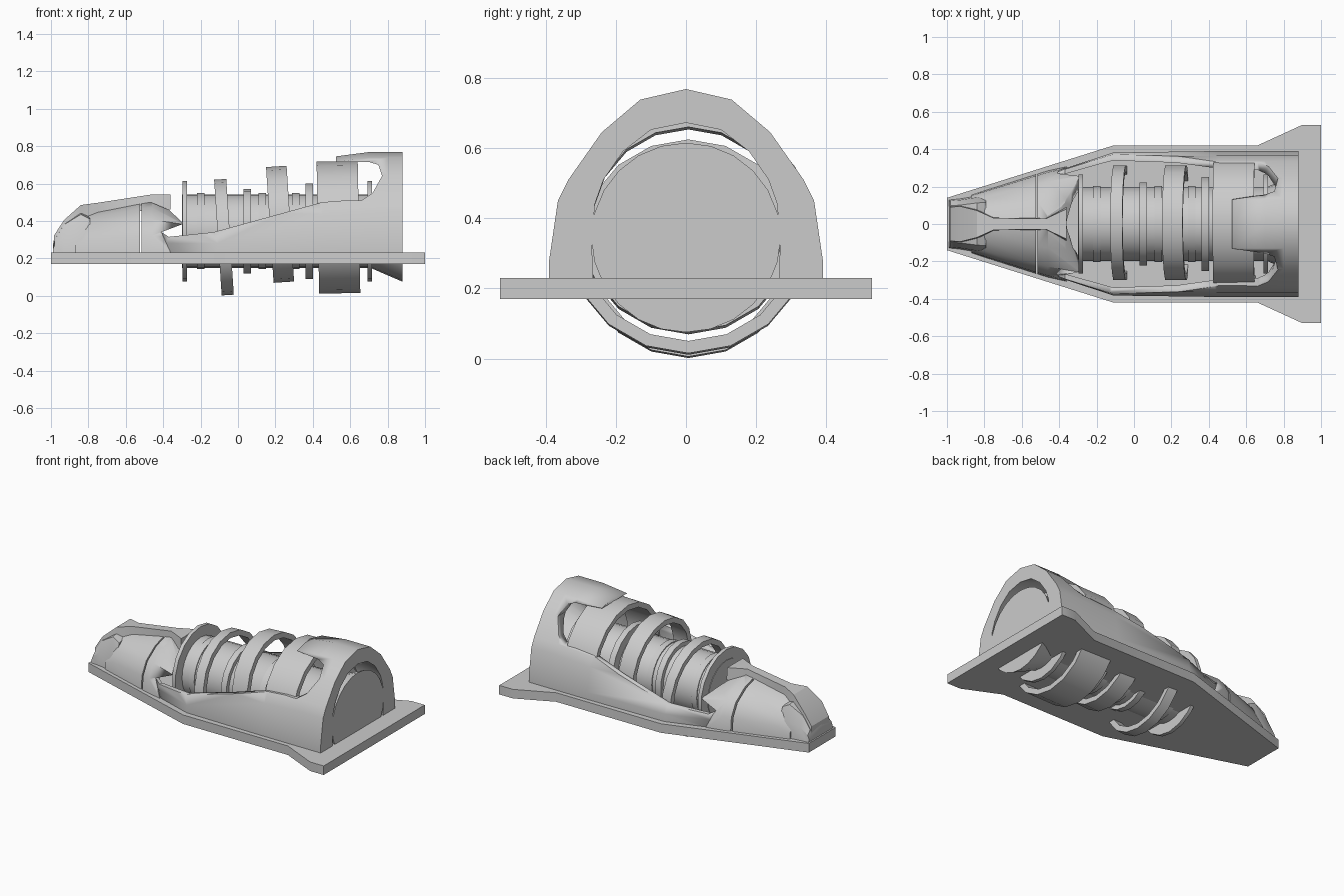
import bpy, bmesh
from math import sin, cos, pi

if "Cube" in bpy.data.objects:
    bpy.data.objects.remove(bpy.data.objects["Cube"])


def finish(name, bm, angle=0.5):
    bmesh.ops.remove_doubles(bm, verts=bm.verts, dist=1e-5)
    bmesh.ops.dissolve_degenerate(bm, edges=bm.edges, dist=1e-5)
    bmesh.ops.recalc_face_normals(bm, faces=bm.faces)
    me = bpy.data.meshes.new(name)
    bm.to_mesh(me)
    bm.free()
    ob = bpy.data.objects.new(name, me)
    bpy.context.collection.objects.link(ob)
    bpy.ops.object.select_all(action='DESELECT')
    ob.select_set(True)
    bpy.context.view_layer.objects.active = ob
    bpy.ops.object.shade_smooth_by_angle(angle=angle)
    return ob


def loft(name, loops, closed=False, angle=0.5):
    """Skin a row of equal point loops; cap the ends unless closed."""
    bm = bmesh.new()
    rows = [[bm.verts.new(p) for p in lp] for lp in loops]
    n = len(rows[0])
    pairs = list(zip(rows, rows[1:])) + ([(rows[-1], rows[0])] if closed else [])
    for a, b in pairs:
        for i in range(n):
            j = (i + 1) % n
            bm.faces.new((a[i], a[j], b[j], b[i]))
    if not closed:
        bm.faces.new(rows[0])
        bm.faces.new(rows[-1])
    return finish(name, bm, angle)


def prism(name, pts, axis, lo, hi):
    place = (lambda p, h: (p[0], p[1], h)) if axis == 'z' else (lambda p, h: (p[0], h, p[1]))
    return loft(name, [[place(p, h) for p in pts] for h in (lo, hi)])


def revolve(name, profile, z, tilt=0, n=18, y=0.0):
    """Turn a closed (x, radius) profile around the long axis."""
    x0 = sum(p[0] for p in profile) / len(profile)
    loops = []
    for k in range(n):
        a = 2 * pi * k / n
        lp = []
        for x, r in profile:
            dx, dz = x - x0, r * cos(a)
            lp.append((x0 + dx * cos(tilt) + dz * sin(tilt), y + r * sin(a),
                       z - dx * sin(tilt) + dz * cos(tilt)))
        loops.append(lp)
    return loft(name, loops, closed=True)


def cut(ob, cutter):
    m = ob.modifiers.new("cut", 'BOOLEAN')
    m.operation, m.solver, m.object = 'DIFFERENCE', 'EXACT', cutter
    cutter.hide_render = True
    cutter.hide_viewport = True
    cutter.display_type = 'WIRE'


def arch(x, outer, inner=None):
    """Mirror half arches (from base to crown) into one closed loop at x."""
    full = lambda h: h + [(-y, z) for y, z in reversed(h[:-1])]
    pts = full(outer) + (list(reversed(full(inner))) if inner else [])
    return [(x, y, z) for y, z in pts]


# base plate
half = [(-1, .14), (-.11, .42), (.66, .42), (.90, .53), (1, .53)]
prism("base_plate", half + [(x, -y) for x, y in reversed(half)], 'z', .17, .23)

# inner drum with flared end
ZC = .345
revolve("drum", [(-.30, 0), (-.30, .197), (.71, .197), (.88, .27), (.88, 0)], ZC, n=24)
for i, (x, r, w) in enumerate([(-.285, .268, .024), (.05, .225, .04),
                               (.38, .255, .04), (.705, .268, .025)]):
    revolve(f"drum_flange_{i}", [(x - w / 2, .15), (x - w / 2, r), (x + w / 2, r), (x + w / 2, .15)], ZC)
# stepped collars on the drum
for i, x in enumerate([-.2, .13, .31]):
    revolve(f"drum_collar_{i}", [(x - .02, .19), (x - .02, .203), (x + .02, .203), (x + .02, .19)], ZC, n=24)

# loose tilted hoops
for i, (x, w, z, r, t) in enumerate([(-.075, .065, .313, .31, -.065),
                                     (.225, .11, .382, .31, -.065),
                                     (.537, .22, .366, .353, -.02)]):
    a, b, q = x - w / 2, x + w / 2, r - .035
    revolve(f"hoop_{i}", [(a, q), (a, r), (b, r), (b, q)], z, t, y=.007)

# rear hood: thick arch at the back, thin walls forward
OUT = [(.39, .225), (.39, .28), (.365, .45), (.335, .51), (.24, .645), (.13, .738), (0, .768)]
INN = [(.265, .225), (.268, .32), (.26, .44), (.235, .51), (.18, .59), (.10, .652), (0, .672)]


def hood(x, width, thick, drop=0):
    inn = [(o[0] + (i[0] - o[0]) * thick, o[1] + (i[1] - o[1]) * thick) for o, i in zip(OUT, INN)]
    f = lambda pts: [(y * width, z - drop * (z - .225)) for y, z in pts]
    return arch(x, f(OUT), f(inn))


shell = loft("rear_hood", [hood(-.42, .72, .3), hood(-.11, .98, .3), hood(.45, 1, .35, .06),
                           hood(.70, 1, .45), hood(.80, 1, .75), hood(.88, 1, 1)])
cut(shell, prism("hood_cutter", [(-.6, .1), (-.32, .1), (-.36, .23), (-.41, .34), (-.37, .315),
                                 (-.13, .34), (.45, .50), (.58, .51), (.66, .51), (.72, .55),
                                 (.77, .64), (.75, .70), (.70, .715), (.525, .715),
                                 (.525, 1), (-.6, 1)], 'y', -.7, .7))


# nose side panels, split by a narrow seam
def nose(x, w, top, t=.03):
    h = top - .225
    f = lambda w, h: [(w * a, .225 + h * b) for a, b in
                      [(1, 0), (.97, .35), (.80, .66), (.45, .90), (.12, 1), (0, 1.02)]]
    return arch(x, f(w, h), f(w - t, h - t))


front = loft("nose_panel_front", [nose(-.87, .155, .35), nose(-.80, .178, .44), nose(-.525, .265, .49)])
rear = loft("nose_panel_rear", [nose(-.515, .268, .492), nose(-.46, .285, .50), nose(-.28, .325, .46)])
cut(rear, prism("nose_cutter", [(-.36, .1), (-.36, .23), (-.41, .34), (-.29, .385), (-.37, .46),
                                (-.46, .497), (-.46, 1), (0, 1), (0, .1)], 'y', -.7, .7))

# nose cap
loft("nose_cap", [arch(x, [(w, .225), (w * .95, .225 + .5 * (t - .225)),
                           (w * .75, t - .02), (0, t)])
                  for x, w, t in [(-.99, .13, .27), (-.98, .13, .32), (-.93, .135, .40),
                                  (-.84, .15, .455), (-.79, .155, .43)]])

# nose spine
loft("nose_spine", [[(x, -w, t - .08), (x, -w * .9, t), (x, w * .9, t), (x, w, t - .08)]
                    for x, w, t in [(-.985, .10, .32), (-.93, .105, .405), (-.84, .08, .485),
                                    (-.75, .035, .497), (-.47, .032, .54), (-.36, .09, .54)]])
